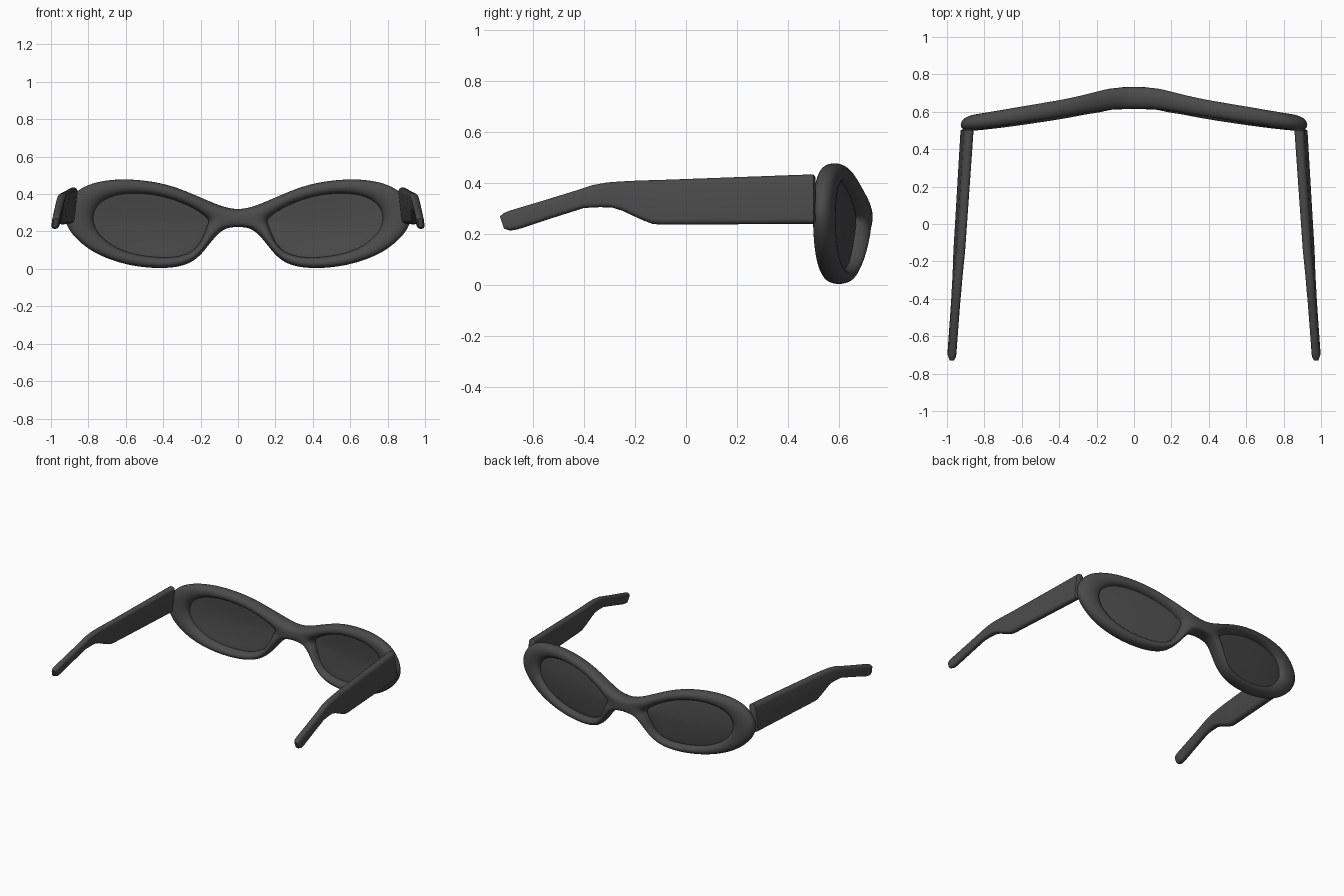
import bpy, bmesh, math

if "Cube" in bpy.data.objects:
    bpy.data.objects.remove(bpy.data.objects["Cube"])

dark = bpy.data.materials.new("dark_grey")
dark.diffuse_color = (0.07, 0.07, 0.07, 1)
dark.use_nodes = True
dark.node_tree.nodes["Principled BSDF"].inputs["Base Color"].default_value = dark.diffuse_color


def table(pts, x):
    """Linear lookup in a list of (x, value)."""
    for (a, va), (b, vb) in zip(pts, pts[1:]):
        if x <= b:
            return va + (vb - va) * (x - a) / (b - a)
    return pts[-1][1]


def depth(x, z):
    """Wrapped front curve, with the lower rim tilted slightly back."""
    y = table([(0, .68), (.1, .678), (.2, .655), (.35, .625), (.9, .535), (1, .52)], abs(x))
    return y + .06 * min(0, z - .24)


def half_depth(x):
    return table([(0, .058), (.15, .066), (.25, .050), (.9, .046), (1, .046)], abs(x))


def finish(name, bm, levels, solid=0):
    """Turn a right half into a mirrored smooth object."""
    bmesh.ops.recalc_face_normals(bm, faces=bm.faces)
    for f in bm.faces:
        f.smooth = True
    me = bpy.data.meshes.new(name)
    bm.to_mesh(me)
    bm.free()
    me.materials.append(dark)
    ob = bpy.data.objects.new(name, me)
    bpy.context.collection.objects.link(ob)
    m = ob.modifiers.new("mirror", 'MIRROR')
    m.use_axis[0] = True
    m.merge_threshold = .0005
    if solid:
        s = ob.modifiers.new("solid", 'SOLIDIFY')
        s.thickness = solid
        s.offset = 0
    if levels:
        s = ob.modifiers.new("smooth", 'SUBSURF')
        s.levels = s.render_levels = levels
    return ob


# Rim outline: outer x, z and matching lens opening x, z
rim = [(0, .318, .165, .265), (.09, .332, .18, .285), (.2, .38, .235, .325),
       (.35, .445, .35, .375), (.5, .473, .48, .403), (.64, .48, .6, .405),
       (.77, .462, .69, .385), (.87, .415, .75, .345), (.93, .32, .778, .29),
       (.92, .235, .768, .22), (.86, .155, .72, .16), (.76, .08, .64, .105),
       (.62, .028, .54, .075), (.48, .005, .43, .06), (.35, .005, .33, .062),
       (.25, .03, .255, .085), (.185, .09, .21, .125), (.13, .168, .18, .185),
       (.07, .222, .167, .225), (0, .222, .163, .245)]
n = len(rim)

# Front frame with bridge
bm = bmesh.new()
rings = []
for px, pz, qx, qz in rim:
    k = .07 if px else 0
    ox, oz = px + k * (px - qx), pz + k * (pz - qz)
    ix, iz = qx - .04 * (px - qx) * (px > 0), qz - .04 * (pz - qz)
    rings.append([bm.verts.new((x, depth(x, z) + s * half_depth(x), z))
                  for x, z, s in ((ox, oz, 1), (ix, iz, 1), (ix, iz, -1), (ox, oz, -1))])
for i in range(n):
    a, b = rings[i], rings[(i + 1) % n]
    for j in range(4):
        if j == 3 and i == n - 1:
            continue  # open seam in the bridge, closed by the mirror
        k = (j + 1) % 4
        bm.faces.new((a[j], a[k], b[k], b[j]))
finish("front_frame", bm, 3)

# Lenses, gently domed
bm = bmesh.new()
cx, cz = .47, .235
loops = []
for s in (1, .7, .35):
    loop = []
    for px, pz, qx, qz in rim:
        g = .25 if px > .1 else .1
        x, z = qx + g * (px - qx), qz + g * (pz - qz)
        x, z = cx + s * (x - cx), cz + s * (z - cz)
        loop.append(bm.verts.new((x, depth(x, z) + .012 * (1 - s * s), z)))
    loops.append(loop)
mid = bm.verts.new((cx, depth(cx, cz) + .012, cz))
for i in range(n):
    j = (i + 1) % n
    for a, b in zip(loops, loops[1:]):
        bm.faces.new((a[i], a[j], b[j], b[i]))
    bm.faces.new((loops[-1][i], loops[-1][j], mid))
finish("lenses", bm, 2, .012)

# Temples: stations of top y, top z, bottom y, bottom z
stations = [(.508, .425, .508, .25), (.50, .435, .50, .24), (.2, .424, .2, .239),
            (-.10, .413, -.10, .238), (-.14, .412, -.13, .240), (-.18, .411, -.17, .255),
            (-.26, .407, -.25, .292), (-.31, .403, -.29, .305), (-.37, .392, -.34, .306),
            (-.43, .372, -.40, .303), (-.55, .335, -.53, .262), (-.69, .293, -.66, .219),
            (-.715, .283, -.69, .214), (-.731, .27, -.715, .222)]
centre = [(-.74, .977), (-.3, .945), (-.05, .928), (.51, .892)]
bm = bmesh.new()
loops = []
for i, (yt, zt, yb, zb) in enumerate(stations):
    end = i in (0, len(stations) - 1)
    w = .012 if end else table([(-.74, .021), (.5, .026), (.6, .026)], yt)
    hh = math.hypot(yt - yb, zt - zb) / 2
    r = min(w * .9, hh * .8)
    ym, zm = (yt + yb) / 2, (zt + zb) / 2
    dy, dz = (yt - yb) / 2 / hh, (zt - zb) / 2 / hh
    loop = []
    for c, (su, sv) in enumerate(((1, 1), (-1, 1), (-1, -1), (1, -1))):
        for t in range(5):
            a = math.radians(90 * c + 22.5 * t)
            u = su * (w - r) + r * math.cos(a)
            v = sv * (hh - r) + r * math.sin(a)
            # the blade leans slightly inward at the top
            loop.append(bm.verts.new((table(centre, ym) + u - .12 * v * dz,
                                      ym + v * dy, zm + v * dz)))
    loops.append(loop)
m = len(loops[0])
for a, b in zip(loops, loops[1:]):
    for i in range(m):
        j = (i + 1) % m
        bm.faces.new((a[i], a[j], b[j], b[i]))
bm.faces.new(loops[0])
bm.faces.new(loops[-1])
temples = finish("temples", bm, 0)
bpy.context.view_layer.objects.active = temples
temples.select_set(True)
bpy.ops.object.shade_smooth_by_angle(angle=math.radians(40))
